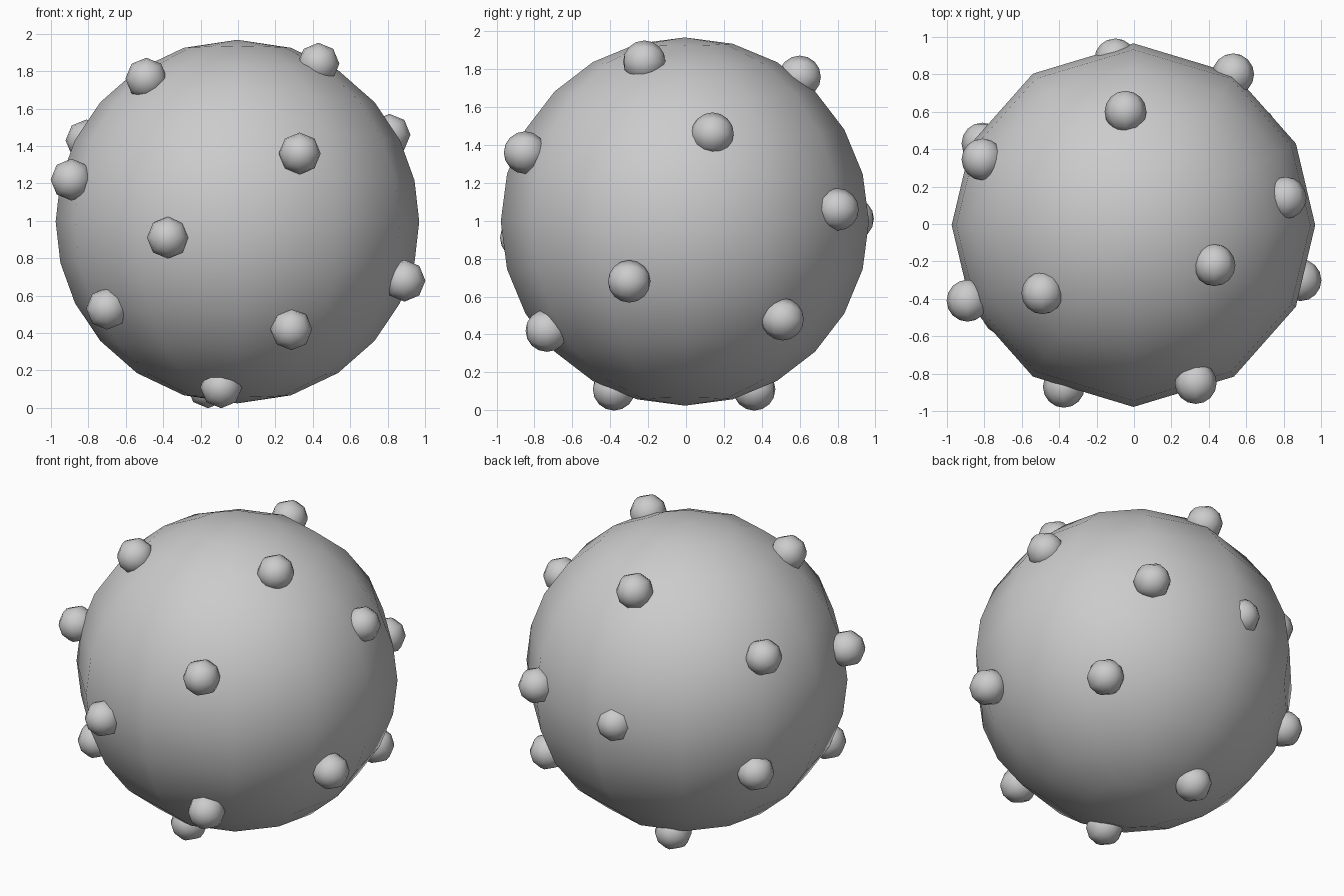
import bpy, bmesh
from math import radians
from mathutils import Vector, Matrix

if "Cube" in bpy.data.objects:
    bpy.data.objects.remove(bpy.data.objects["Cube"])

CENTRE = Vector((-0.003, -0.006, 0.996))
RADIUS = 0.972


def ball(name, loc, radius, segs, rings, rot=Matrix.Identity(4), stretch=1.0):
    """Smooth ball; stretch spreads the vertices along x but keeps it round."""
    bm = bmesh.new()
    bmesh.ops.create_uvsphere(bm, u_segments=segs, v_segments=rings, radius=1, matrix=rot)
    for v in bm.verts:
        v.co.x *= stretch
        v.co = v.co.normalized() * radius
    for f in bm.faces:
        f.smooth = True
    me = bpy.data.meshes.new(name)
    bm.to_mesh(me)
    bm.free()
    ob = bpy.data.objects.new(name, me)
    ob.location = loc
    bpy.context.collection.objects.link(ob)
    return ob


# main body
ball("body", CENTRE, RADIUS, 12, 12, stretch=1.15)

# knobs half sunk into the surface
knobs = [
    (0.43, -0.22, 1.84), (-0.49, -0.37, 1.76), (0.33, -0.85, 1.36),
    (-0.89, -0.41, 1.22), (-0.375, -0.87, 0.91), (-0.70, -0.48, 0.53),
    (0.285, -0.735, 0.42), (-0.09, -0.38, 0.11), (0.89, -0.30, 0.68),
    (-0.16, 0.36, 0.11), (0.81, 0.14, 1.46), (-0.81, 0.345, 1.43),
    (-0.81, 0.43, 0.70), (-0.045, 0.60, 1.76), (0.53, 0.80, 1.06),
    (-0.10, 0.88, 1.01), (0.65, 0.51, 0.48),
]
tilt = Matrix.Rotation(radians(90), 4, 'X')
for i, p in enumerate(knobs):
    ball(f"knob_{i + 1}", p, 0.112, 8, 8, rot=tilt)
